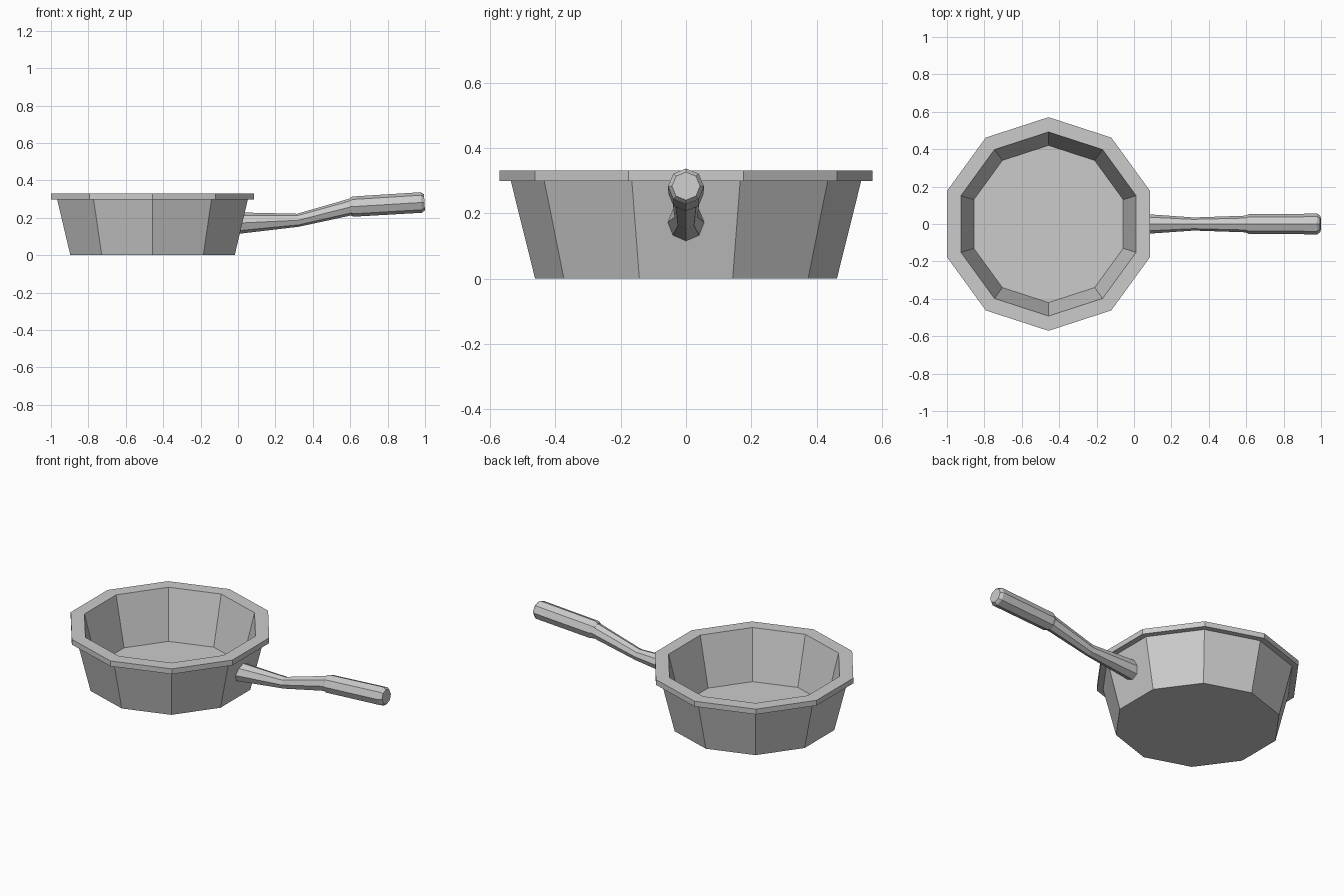
import bpy, bmesh, math
from mathutils import Vector, Matrix

cube = bpy.data.objects.get("Cube")
if cube:
    bpy.data.objects.remove(cube, do_unlink=True)

# Single plain grey metal
metal = bpy.data.materials.new("grey_metal")
metal.use_nodes = True
GREY = (0.6, 0.6, 0.6, 1)
metal.diffuse_color = GREY
metal.node_tree.nodes["Principled BSDF"].inputs["Base Color"].default_value = GREY


def ring(bm, centre, side, up, radius, count):
    """Polygon of vertices with one corner pointing along 'up'."""
    verts = []
    for i in range(count):
        a = math.tau * i / count
        verts.append(bm.verts.new(centre + radius * (math.sin(a) * side + math.cos(a) * up)))
    return verts


def loft(name, sections, count):
    """Skin a list of (centre, side, up, radius) rings and cap both ends."""
    bm = bmesh.new()
    rings = [ring(bm, *s, count) for s in sections]
    for a, b in zip(rings, rings[1:]):
        for i in range(count):
            j = (i + 1) % count
            bm.faces.new((a[i], a[j], b[j], b[i]))
    bm.faces.new(rings[0])
    bm.faces.new(rings[-1])
    bmesh.ops.recalc_face_normals(bm, faces=bm.faces)
    mesh = bpy.data.meshes.new(name)
    bm.to_mesh(mesh)
    bm.free()
    mesh.materials.append(metal)
    obj = bpy.data.objects.new(name, mesh)
    bpy.context.collection.objects.link(obj)
    return obj


def bar(name, stations):
    """Octagonal bar through (x, z, radius, tilt in degrees) stations."""
    sections = []
    for x, z, radius, tilt in stations:
        up = Matrix.Rotation(-math.radians(tilt), 3, 'Y') @ Vector((0, 0, 1))
        sections.append((Vector((x, 0, z)), Vector((0, 1, 0)), up, radius))
    return loft(name, sections, 8)


# Ten-sided bowl: outer wall, overhanging rim, inner wall and floor
PAN_X = -0.457
profile = [(0.462, 0), (0.536, 0.298), (0.571, 0.298),
           (0.571, 0.33), (0.492, 0.33), (0.42, 0.035)]
loft("pan_bowl",
     [(Vector((PAN_X, 0, z)), Vector((1, 0, 0)), Vector((0, 1, 0)), r) for r, z in profile], 10)

# Bent handle neck, starting inside the wall thickness
bar("handle_neck", [(0.005, 0.172, 0.057, 2), (0.32, 0.187, 0.035, 8),
                    (0.61, 0.26, 0.045, 9)])

# Thicker grip with chamfered ends
bar("handle_grip", [(0.595, 0.259, 0.044, 3.5), (0.615, 0.26, 0.054, 3.5),
                    (0.98, 0.282, 0.055, 3.5), (0.997, 0.283, 0.043, 3.5)])
